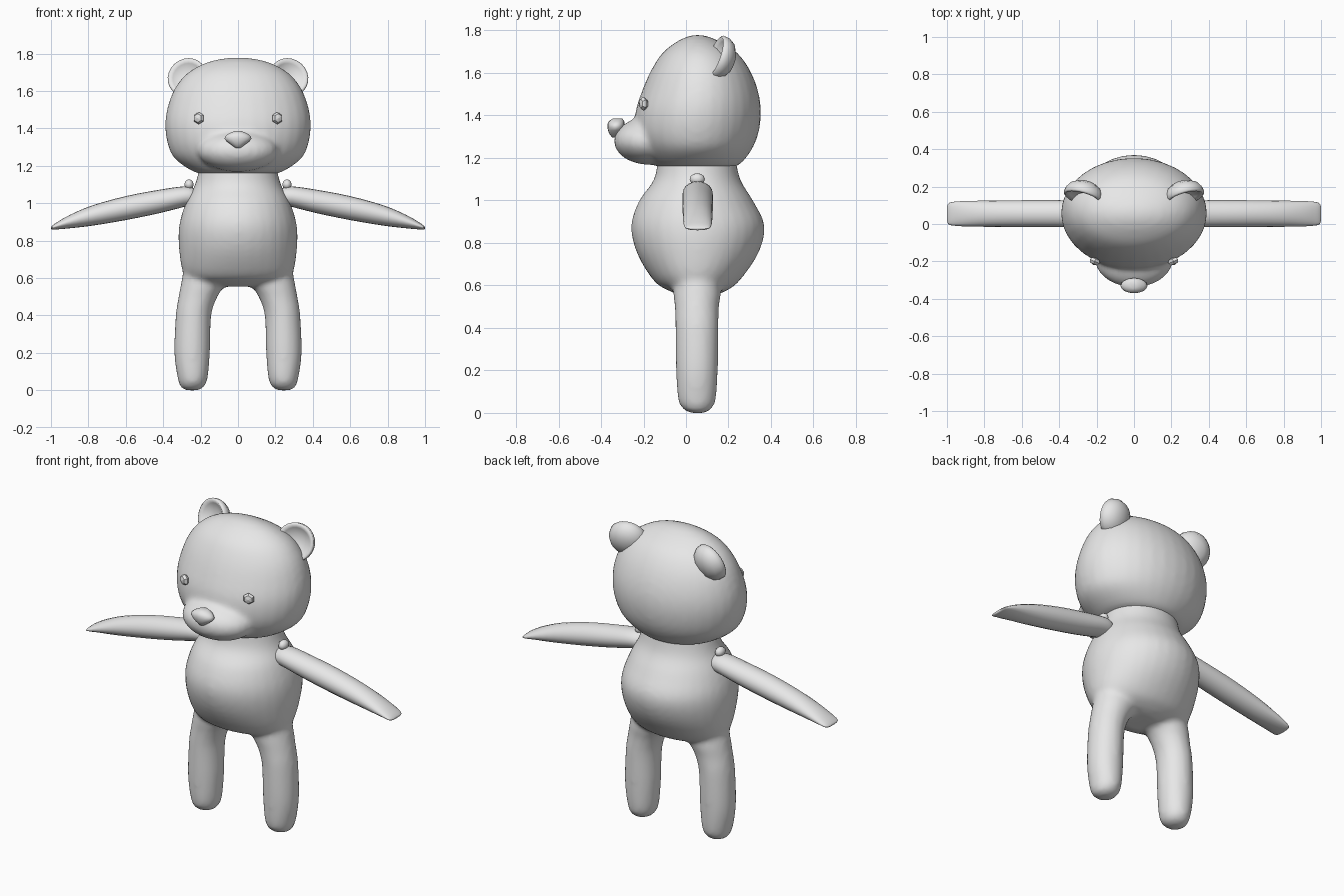
import bpy, bmesh, math
from mathutils import Vector, Matrix

if "Cube" in bpy.data.objects:
    bpy.data.objects.remove(bpy.data.objects["Cube"])

grey = bpy.data.materials.new("soft_grey")
grey.diffuse_color = (0.8, 0.8, 0.8, 1)
grey.use_nodes = True
grey.node_tree.nodes["Principled BSDF"].inputs["Base Color"].default_value = grey.diffuse_color


def finish(name, bm, blend=False, smooth=True):
    """Turn a bmesh into a named object; blend melts overlapping volumes together."""
    bmesh.ops.recalc_face_normals(bm, faces=bm.faces)
    mesh = bpy.data.meshes.new(name)
    bm.to_mesh(mesh)
    bm.free()
    mesh.materials.append(grey)
    for p in mesh.polygons:
        p.use_smooth = smooth
    ob = bpy.data.objects.new(name, mesh)
    bpy.context.collection.objects.link(ob)
    if blend:
        r = ob.modifiers.new("melt", "REMESH")
        r.mode, r.voxel_size, r.use_smooth_shade = "VOXEL", 0.015, True
        s = ob.modifiers.new("soften", "SMOOTH")
        s.factor, s.iterations = 0.5, 8
    return ob


def loft(bm, rows, axis="z", sides=32, steps=4):
    """Closed tube of ellipses; row = (position, a_min, a_max, b_min, b_max)."""
    pts = [Vector(r) for r in rows]
    fine = []
    for i in range(len(pts) - 1):
        p0, p1, p2, p3 = (pts[max(0, min(len(pts) - 1, i + k))] for k in (-1, 0, 1, 2))
        for j in range(steps):
            t = j / steps
            fine.append(0.5 * (2 * p1 + (p2 - p0) * t + (2 * p0 - 5 * p1 + 4 * p2 - p3) * t * t
                               + (3 * p1 - p0 - 3 * p2 + p3) * t ** 3))
    fine.append(pts[-1])
    rings = []
    for h, a0, a1, b0, b1 in fine:
        ring = []
        for k in range(sides):
            g = 2 * math.pi * k / sides
            a = (a0 + a1) / 2 + (a1 - a0) / 2 * math.cos(g)
            b = (b0 + b1) / 2 + (b1 - b0) / 2 * math.sin(g)
            ring.append(bm.verts.new((a, b, h) if axis == "z" else (h, a, b)))
        rings.append(ring)
    for r, q in zip(rings, rings[1:]):
        for k in range(sides):
            n = (k + 1) % sides
            bm.faces.new((r[k], r[n], q[n], q[k]))
    bm.faces.new(rings[0])
    bm.faces.new(rings[-1])


def ball(bm, centre, radii, u=24, v=16):
    m = Matrix.Translation(centre) @ Matrix.Diagonal((*radii, 1))
    bmesh.ops.create_uvsphere(bm, u_segments=u, v_segments=v, radius=1, matrix=m)


# Torso with both legs
bm = bmesh.new()
loft(bm, [(0.555, -0.10, 0.10, -0.03, 0.14), (0.575, -0.22, 0.22, -0.08, 0.19),
          (0.62, -0.29, 0.29, -0.15, 0.25), (0.75, -0.315, 0.315, -0.23, 0.34),
          (0.88, -0.315, 0.315, -0.258, 0.37), (1.0, -0.28, 0.28, -0.22, 0.315),
          (1.1, -0.23, 0.23, -0.15, 0.255), (1.22, -0.20, 0.20, -0.13, 0.23)])
for s in (1, -1):
    leg = [(0.0, 0.21, 0.28, 0.02, 0.09), (0.015, 0.185, 0.305, -0.01, 0.115),
           (0.06, 0.163, 0.322, -0.037, 0.14), (0.2, 0.15, 0.341, -0.047, 0.15),
           (0.4, 0.143, 0.333, -0.05, 0.153), (0.5, 0.11, 0.318, -0.053, 0.155),
           (0.57, 0.07, 0.305, -0.06, 0.165), (0.7, 0.05, 0.28, -0.05, 0.15)]
    loft(bm, [(z, s * a, s * b, c, d) for z, a, b, c, d in leg])
finish("torso_and_legs", bm, blend=True)

# Head with muzzle
bm = bmesh.new()
loft(bm, [(1.155, -0.19, 0.19, -0.12, 0.22), (1.175, -0.25, 0.25, -0.16, 0.26),
          (1.24, -0.34, 0.34, -0.21, 0.31), (1.32, -0.377, 0.377, -0.24, 0.342),
          (1.42, -0.39, 0.39, -0.237, 0.353), (1.52, -0.375, 0.375, -0.205, 0.338),
          (1.62, -0.335, 0.335, -0.16, 0.297), (1.70, -0.265, 0.265, -0.105, 0.235),
          (1.755, -0.16, 0.16, -0.03, 0.145), (1.778, -0.05, 0.05, 0.03, 0.08)])
ball(bm, (0, -0.175, 1.28), (0.215, 0.165, 0.112))
finish("head", bm, blend=True)

# Nose: wide on top, pointed below
bm = bmesh.new()
loft(bm, [(1.295, -0.012, 0.012, -0.345, -0.31), (1.315, -0.04, 0.04, -0.362, -0.3),
          (1.345, -0.072, 0.072, -0.37, -0.29), (1.37, -0.055, 0.055, -0.365, -0.29),
          (1.385, -0.02, 0.02, -0.345, -0.30)], sides=16, steps=2)
finish("nose", bm)

# Ear outline from the dished front, over the rim, to the domed back
ear_profile = [(0.0, 0.04), (0.045, 0.035), (0.08, 0.015), (0.097, 0.0), (0.107, 0.008),
               (0.105, 0.035), (0.088, 0.065), (0.05, 0.088), (0.0, 0.095)]

for s, side in ((1, "left"), (-1, "right")):
    # Eyes: small faceted beads
    bm = bmesh.new()
    ball(bm, (0, 0, 0), (0.033, 0.033, 0.02), 6, 4)
    bm.transform(Matrix.Translation((s * 0.21, -0.2, 1.455))
                 @ Matrix.Rotation(s * 0.4, 4, "Z") @ Matrix.Rotation(math.pi / 2, 4, "X"))
    finish(side + "_eye", bm, smooth=False)

    # Ears: turned cups, tilted back and outward
    bm = bmesh.new()
    vs = [bm.verts.new((r, d, 0)) for r, d in ear_profile]
    es = [bm.edges.new(p) for p in zip(vs, vs[1:])]
    bmesh.ops.spin(bm, geom=vs + es, cent=(0, 0, 0), axis=(0, 1, 0), angle=2 * math.pi, steps=24)
    bmesh.ops.remove_doubles(bm, verts=bm.verts, dist=0.0005)
    bm.transform(Matrix.Translation((s * 0.275, 0.135, 1.677))
                 @ Matrix.Rotation(s * 0.28, 4, "Z") @ Matrix.Rotation(-0.33, 4, "X"))
    finish(side + "_ear", bm)

    # Arms: drooping tapered tubes
    bm = bmesh.new()
    arm = [(0.215, 0.035, 0.08, 1.01, 1.05), (0.235, 0.0, 0.11, 0.99, 1.08),
           (0.29, -0.015, 0.125, 0.98, 1.09), (0.42, -0.017, 0.127, 0.947, 1.072),
           (0.6, -0.017, 0.127, 0.91, 1.038), (0.78, -0.015, 0.125, 0.88, 0.988),
           (0.9, -0.013, 0.123, 0.866, 0.937), (0.97, -0.008, 0.118, 0.86, 0.897),
           (0.993, 0.0, 0.108, 0.86, 0.88), (1.0, 0.02, 0.09, 0.864, 0.872)]
    loft(bm, [(s * x, a, b, c, d) for x, a, b, c, d in arm], axis="x", sides=20, steps=3)
    finish(side + "_arm", bm)

    # Shoulder joint beads
    bm = bmesh.new()
    ball(bm, (s * 0.262, 0.053, 1.1), (0.026, 0.036, 0.028), 10, 6)
    finish(side + "_shoulder_joint", bm)
